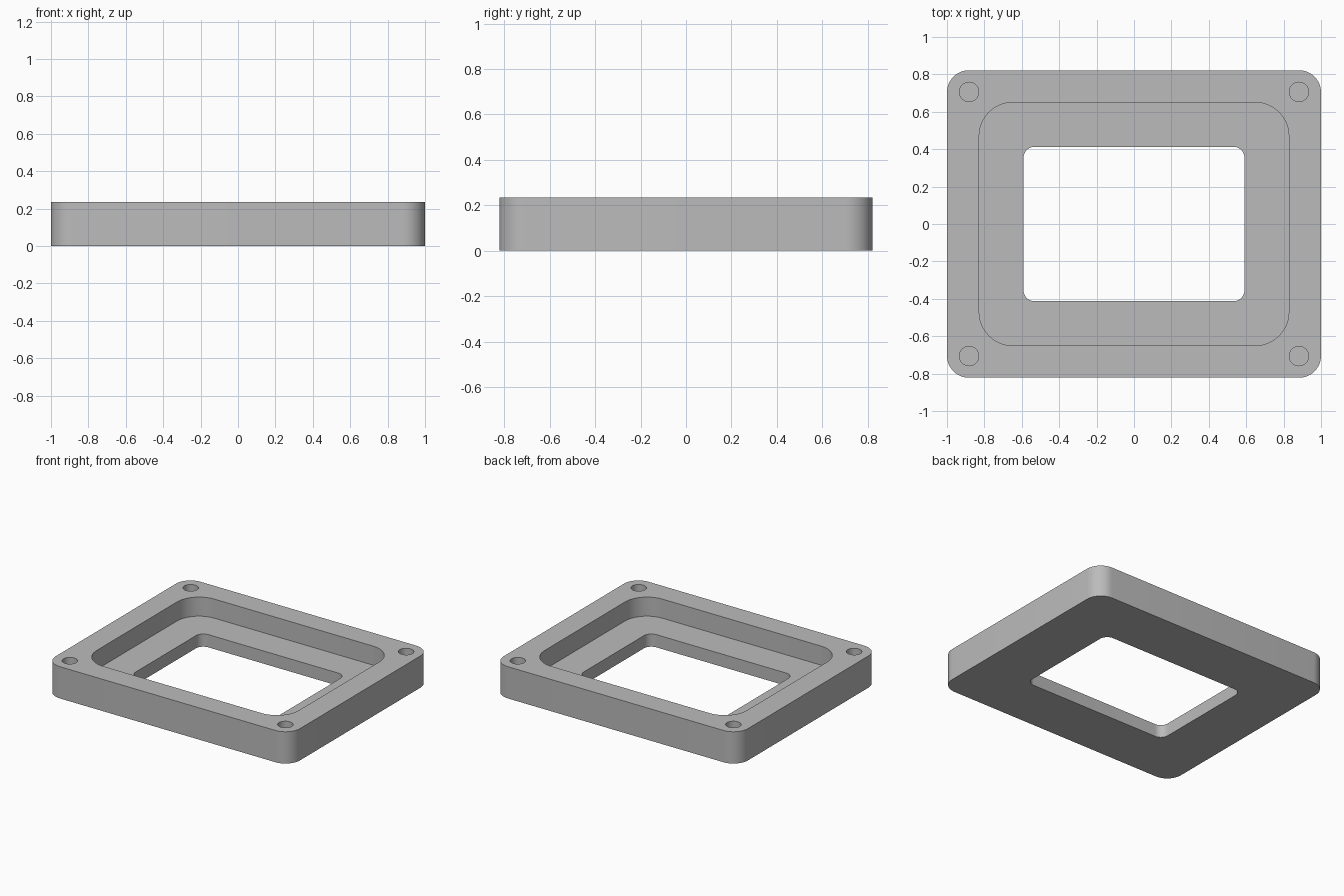
import bpy
import bmesh
from math import cos, sin, pi, radians

if "Cube" in bpy.data.objects:
    bpy.data.objects.remove(bpy.data.objects["Cube"])

HEIGHT, LEDGE, HOLE_FLOOR = 0.235, 0.094, 0.06

grey = bpy.data.materials.new("plain grey")
grey.use_nodes = True
colour = (0.5, 0.5, 0.5, 1)
grey.diffuse_color = colour
grey.node_tree.nodes["Principled BSDF"].inputs["Base Color"].default_value = colour


def rounded_outline(half_x, half_y, radius, steps=12):
    """Points of a rounded rectangle, anticlockwise."""
    points = []
    for quarter, (sx, sy) in enumerate([(1, 1), (-1, 1), (-1, -1), (1, -1)]):
        cx, cy = sx * (half_x - radius), sy * (half_y - radius)
        for i in range(steps + 1):
            a = (quarter + i / steps) * pi / 2
            points.append((cx + radius * cos(a), cy + radius * sin(a)))
    return points


def prism(name, outline, bottom, top):
    """Extrude an outline straight up into a solid."""
    bm = bmesh.new()
    face = bm.faces.new([bm.verts.new((x, y, bottom)) for x, y in outline])
    new = bmesh.ops.extrude_face_region(bm, geom=[face])["geom"]
    verts = [v for v in new if isinstance(v, bmesh.types.BMVert)]
    bmesh.ops.translate(bm, verts=verts, vec=(0, 0, top - bottom))
    bmesh.ops.recalc_face_normals(bm, faces=bm.faces)
    mesh = bpy.data.meshes.new(name)
    bm.to_mesh(mesh)
    bm.free()
    mesh.materials.append(grey)
    obj = bpy.data.objects.new(name, mesh)
    bpy.context.collection.objects.link(obj)
    return obj


# Outer block
frame = prism("bezel_frame", rounded_outline(1, 0.822, 0.118), 0, HEIGHT)

# Recess, window and blind corner screw holes
above = HEIGHT + 0.1
cutters = [
    prism("recess_cutter", rounded_outline(0.828, 0.65, 0.18), LEDGE, above),
    prism("window_cutter", rounded_outline(0.591, 0.413, 0.06), -0.1, above),
]
for sx in (-1, 1):
    for sy in (-1, 1):
        circle = [(sx * 0.882 + 0.052 * cos(a), sy * 0.706 + 0.052 * sin(a))
                  for a in (2 * pi * i / 32 for i in range(32))]
        cutters.append(prism("screw_hole_cutter", circle, HOLE_FLOOR, above))

bpy.context.view_layer.objects.active = frame
for cutter in cutters:
    cutter.hide_render = True
    cut = frame.modifiers.new(cutter.name, "BOOLEAN")
    cut.operation = "DIFFERENCE"
    cut.solver = "EXACT"
    cut.object = cutter
    bpy.ops.object.modifier_apply(modifier=cut.name)
    bpy.data.objects.remove(cutter)

# Smooth rounded corners, crisp rims
bpy.ops.object.select_all(action="DESELECT")
frame.select_set(True)
bpy.ops.object.shade_smooth_by_angle(angle=radians(30))
